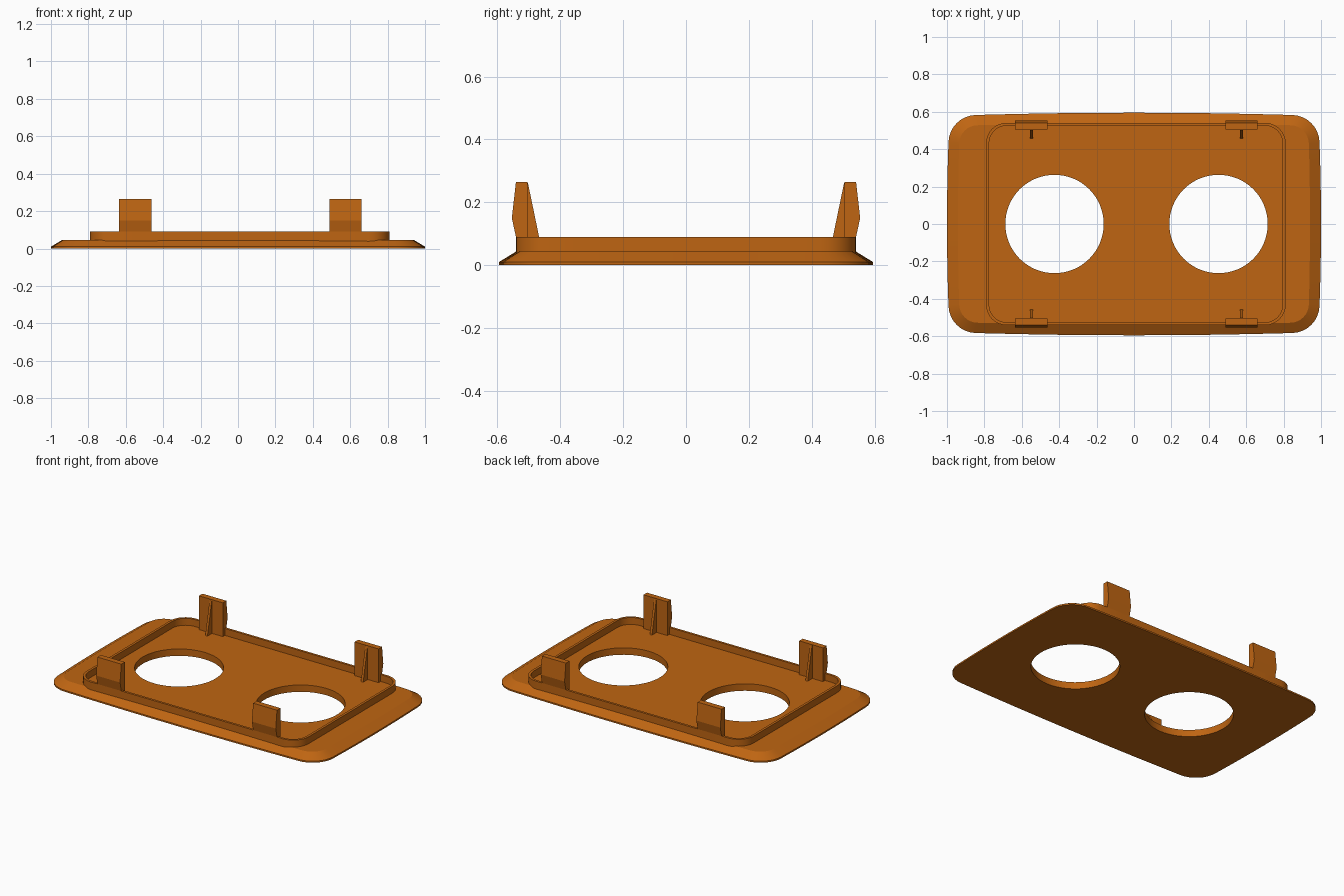
import bpy, bmesh, math

if "Cube" in bpy.data.objects:
    bpy.data.objects.remove(bpy.data.objects["Cube"])

mat = bpy.data.materials.new("orange_plastic")
mat.diffuse_color = (0.52, 0.13, 0.006, 1)
mat.use_nodes = True
mat.node_tree.nodes["Principled BSDF"].inputs["Base Color"].default_value = mat.diffuse_color


def add_object(name, bm, smooth=False):
    bmesh.ops.recalc_face_normals(bm, faces=bm.faces[:])
    mesh = bpy.data.meshes.new(name)
    bm.to_mesh(mesh)
    bm.free()
    mesh.materials.append(mat)
    ob = bpy.data.objects.new(name, mesh)
    bpy.context.collection.objects.link(ob)
    if smooth:
        bpy.ops.object.select_all(action='DESELECT')
        bpy.context.view_layer.objects.active = ob
        ob.select_set(True)
        bpy.ops.object.shade_smooth_by_angle(angle=math.radians(25))
    return ob


def outline(hx, hy, r, bulge_x=0, bulge_y=0, cx=0, arc=8, div=8):
    """Rounded rectangle whose straight sides may bow outward."""
    pts = []
    corners = [(1, 1), (-1, 1), (-1, -1), (1, -1)]
    for i, (sx, sy) in enumerate(corners):
        for k in range(arc + 1):
            a = math.pi / 2 * (i + k / arc)
            pts.append((sx * (hx - r) + r * math.cos(a),
                        sy * (hy - r) + r * math.sin(a)))
        nx, ny = corners[(i + 1) % 4]
        x0, y0 = pts[-1]
        for k in range(1, div):
            t = k / div
            bow = 4 * t * (1 - t)
            if i % 2 == 0:
                pts.append((x0 + (nx - sx) * (hx - r) * t, y0 + sy * bulge_y * bow))
            else:
                pts.append((x0 + sx * bulge_x * bow, y0 + (ny - sy) * (hy - r) * t))
    return [(x + cx, y) for x, y in pts]


def loft(bm, loops, closed=False):
    rings = [[bm.verts.new((x, y, z)) for x, y in pts] for pts, z in loops]
    pairs = list(zip(rings, rings[1:]))
    if closed:
        pairs.append((rings[-1], rings[0]))
    for a, b in pairs:
        n = len(a)
        for i in range(n):
            j = (i + 1) % n
            bm.faces.new((a[i], a[j], b[j], b[i]))
    if not closed:
        bm.faces.new(rings[0])
        bm.faces.new(rings[-1])


def extrude_profile(name, profile, x0, x1, side):
    """Extrude a (y, z) profile along x, mirrored to the given y side."""
    bm = bmesh.new()
    ends = [[bm.verts.new((x, side * y, z)) for y, z in profile] for x in (x0, x1)]
    n = len(profile)
    bm.faces.new(ends[0])
    bm.faces.new(ends[1])
    for i in range(n):
        j = (i + 1) % n
        bm.faces.new((ends[0][i], ends[0][j], ends[1][j], ends[1][i]))
    return add_object(name, bm)


# Bevelled cover plate
bm = bmesh.new()
base = outline(0.992, 0.583, 0.15, 0.008, 0.012)
top = outline(0.935, 0.528, 0.10, 0.006, 0.010)
loft(bm, [(base, 0), (base, 0.01), (top, 0.045)])
plate = add_object("cover_plate", bm)

# Two round openings
for i, x in enumerate((-0.425, 0.452)):
    bm = bmesh.new()
    bmesh.ops.create_cone(bm, cap_ends=True, segments=64, radius1=0.263,
                          radius2=0.263, depth=0.4)
    bmesh.ops.translate(bm, verts=bm.verts[:], vec=(x, 0, 0))
    cutter = add_object(f"hole_cutter_{i}", bm)
    mod = plate.modifiers.new("hole", 'BOOLEAN')
    mod.object = cutter
    mod.operation = 'DIFFERENCE'
    mod.solver = 'EXACT'
    bpy.context.view_layer.objects.active = plate
    bpy.ops.object.modifier_apply(modifier=mod.name)
    bpy.data.objects.remove(cutter)
bpy.ops.object.select_all(action='DESELECT')
plate.select_set(True)
bpy.ops.object.shade_smooth_by_angle(angle=math.radians(25))

# Raised locating rim
bm = bmesh.new()
outer = outline(0.801, 0.541, 0.11, cx=0.01)
inner = outline(0.785, 0.526, 0.095, cx=0.01)
loft(bm, [(outer, 0.02), (outer, 0.09), (inner, 0.09), (inner, 0.02)], closed=True)
add_object("locating_rim", bm, smooth=True)

# Snap clips with stiffening ribs
clip = [(0.505, 0.04), (0.541, 0.04), (0.541, 0.09), (0.554, 0.15),
        (0.541, 0.265), (0.505, 0.265)]
rib = [(0.51, 0.04), (0.51, 0.262), (0.503, 0.262), (0.457, 0.04)]
for side, label in ((-1, "front"), (1, "back")):
    for x, end in ((-0.549, "left"), (0.574, "right")):
        extrude_profile(f"{label}_{end}_clip", clip, x - 0.086, x + 0.086, side)
        extrude_profile(f"{label}_{end}_rib", rib, x - 0.008, x + 0.008, side)
